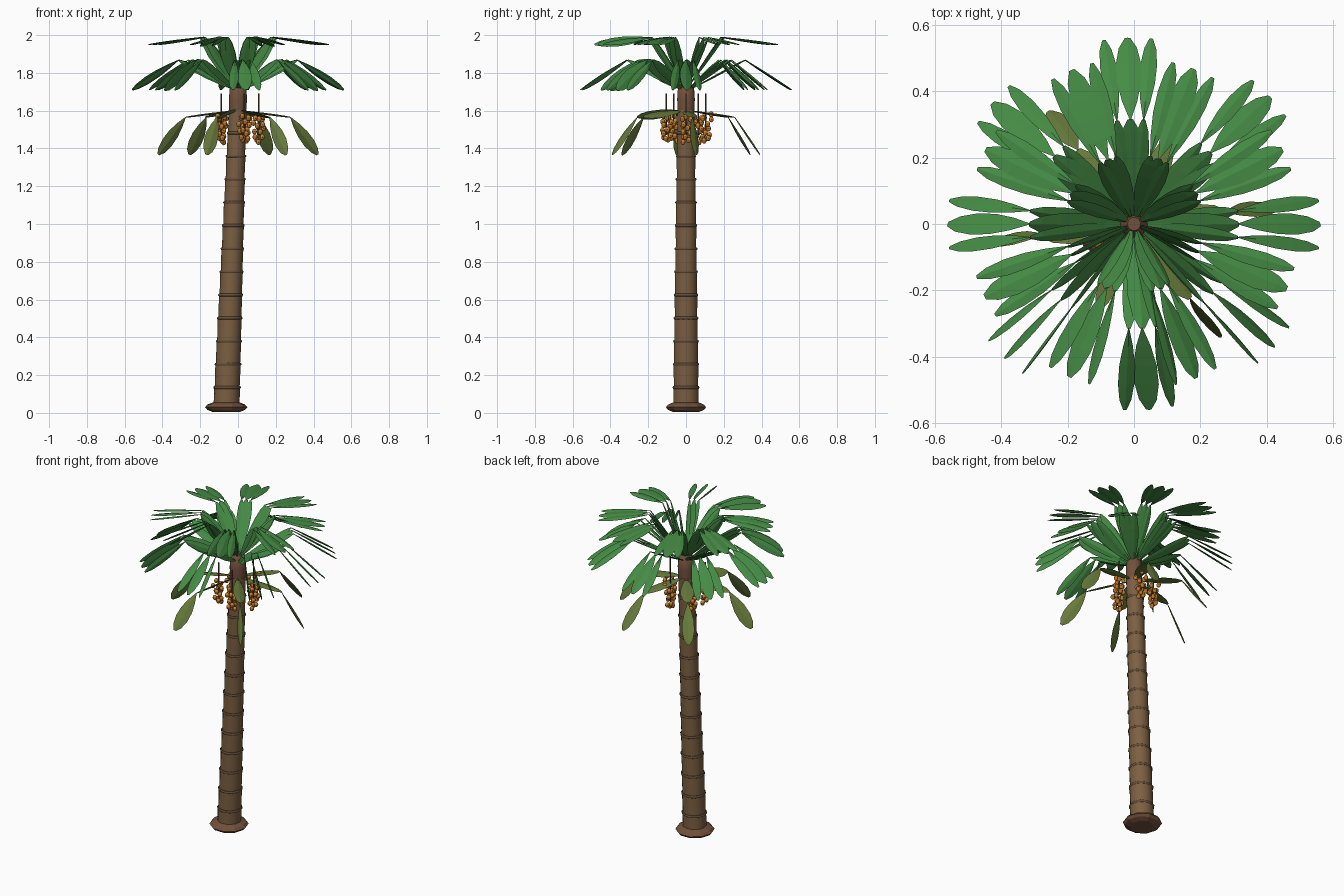
import bpy, bmesh, random
from math import sin, cos, pi, radians
from mathutils import Vector, Matrix

if "Cube" in bpy.data.objects:
    bpy.data.objects.remove(bpy.data.objects["Cube"])

random.seed(4)


def material(name, rgb):
    m = bpy.data.materials.new(name)
    m.diffuse_color = (*rgb, 1)
    m.use_nodes = True
    m.node_tree.nodes["Principled BSDF"].inputs["Base Color"].default_value = m.diffuse_color
    return m


BARK = material("bark", (0.20, 0.115, 0.055))
RING = material("dark_bark", (0.13, 0.075, 0.04))
CROWN = material("crown_bark", (0.17, 0.08, 0.045))
GREEN = material("leaf_green", (0.06, 0.26, 0.06))
OLIVE = material("leaf_olive", (0.14, 0.20, 0.045))
FRUIT = material("fruit_orange", (0.60, 0.22, 0.03))


def finish(name, bm, mat, smooth=False):
    bmesh.ops.recalc_face_normals(bm, faces=bm.faces)
    me = bpy.data.meshes.new(name)
    bm.to_mesh(me)
    bm.free()
    me.materials.append(mat)
    ob = bpy.data.objects.new(name, me)
    bpy.context.collection.objects.link(ob)
    if smooth:
        bpy.context.view_layer.objects.active = ob
        ob.select_set(True)
        bpy.ops.object.shade_smooth_by_angle(angle=radians(40))
        ob.select_set(False)
    return ob


def loft(bm, rings):
    """Skin closed loops of points, capping both ends."""
    loops = [[bm.verts.new(p) for p in r] for r in rings]
    n = len(loops[0])
    for a, b in zip(loops, loops[1:]):
        for i in range(n):
            j = (i + 1) % n
            bm.faces.new((a[i], a[j], b[j], b[i]))
    bm.faces.new(loops[0][::-1])
    bm.faces.new(loops[-1])


def lathe(bm, profile, centre, sides):
    """Profile of (radius, z); centre(z) gives the axis x, y."""
    rings = []
    for r, z in profile:
        cx, cy = centre(z)
        rings.append([(cx + r * cos(2 * pi * i / sides),
                       cy + r * sin(2 * pi * i / sides), z) for i in range(sides)])
    loft(bm, rings)


def axis(z):
    return (-0.0625 + 0.0625 * min(z / 1.65, 1), 0)


def radius(z):
    return 0.071 - 0.0148 * z


# root flare
bm = bmesh.new()
lathe(bm, [(0.07, 0.004), (0.10, 0.016), (0.112, 0.03), (0.10, 0.044), (0.07, 0.056)],
      lambda z: (-0.0625, 0), 10)
finish("root_base", bm, CROWN)

# trunk segments, each slightly flared towards its top, with a leaf-scar ring
STEP = 0.1225
trunk, scars = bmesh.new(), bmesh.new()
for k in range(13):
    z0, z1 = 0.012 + STEP * k, 0.012 + STEP * (k + 1)
    lathe(trunk, [(radius(z0) - 0.003, z0), (radius(z1), z1)], axis, 14)
    if k < 12:
        r = radius(z1)
        lathe(scars, [(r, z1 - 0.007), (r + 0.004, z1 - 0.002),
                      (r + 0.004, z1 + 0.002), (r, z1 + 0.007)], axis, 14)
finish("trunk", trunk, BARK, True)
finish("trunk_rings", scars, RING, True)

# crown stump
bm = bmesh.new()
lathe(bm, [(0.045, 1.60), (0.048, 1.66), (0.044, 1.72), (0.02, 1.75)], axis, 14)
finish("crown_base", bm, CROWN, True)

# leaf blade outline: (position along blade, relative width)
BLADE = [(0, 0.06), (0.22, 0.6), (0.45, 0.95), (0.68, 1), (0.88, 0.72), (1, 0.22)]


def leaf(bm, start, end, width, thick=0.005):
    d = end - start
    q = Vector((0, 1, 0)).rotation_difference(d.normalized())
    rings = []
    for t, w in BLADE:
        hw, ht = width * w / 2, thick * (0.3 + 0.7 * w)
        pts = [(hw, 0), (0, ht), (-hw, 0), (0, -ht)]
        rings.append([start + q @ Vector((x, t * d.length, z)) for x, z in pts])
    loft(bm, rings)


def polar(r, deg, z):
    return Vector((r * cos(radians(deg)), r * sin(radians(deg)), z))


def fronds(name, angles, path, leaflets, mat):
    """Each frond: a rising inner leaf and a drooping outer leaf per leaflet."""
    bm = bmesh.new()
    for a in angles:
        for off, width in leaflets:
            pts = [polar(r, a + off, z) for r, z in path]
            for p, q in zip(pts, pts[1:]):
                leaf(bm, p, q, width)
    finish(name, bm, mat)


TRIPLE = [(-7.3, 0.05), (0, 0.076), (7.3, 0.05)]
fronds("upper_fronds", [26.7, 69, 112, 153.3, 206, 247, 292, 337],
       [(0.015, 1.73), (0.21, 1.988), (0.50, 1.95)], TRIPLE, GREEN)
fronds("lower_fronds", [0, 43, 92, 139.5, 180, 226, 274.5, 319],
       [(0.02, 1.71), (0.315, 1.868), (0.56, 1.71)], TRIPLE, GREEN)
fronds("old_fronds", [7 + 60 * k for k in range(6)],
       [(0.02, 1.60), (0.28, 1.565), (0.425, 1.367)], [(0, 0.074)], OLIVE)

# five hanging fruit bunches
stems, fruit = bmesh.new(), bmesh.new()
for k in range(5):
    c = polar(0.11, 72 * k, 0)
    lathe(stems, [(0.004, 1.47), (0.004, 1.69)], lambda z: (c.x, c.y), 6)
    for i in range(16):
        a, h = i * 2.4 + k, i / 15
        r = random.uniform(0.018, 0.036) * (1 - 0.4 * h)
        pos = Vector((c.x + r * cos(a), c.y + r * sin(a),
                      1.575 - 0.135 * h + random.uniform(-0.008, 0.008)))
        bmesh.ops.create_uvsphere(fruit, u_segments=8, v_segments=6, radius=0.013,
                                  matrix=Matrix.Translation(pos) @ Matrix.Diagonal((1, 1, 1.2, 1)))
finish("fruit_stems", stems, RING)
finish("fruit", fruit, FRUIT, True)
